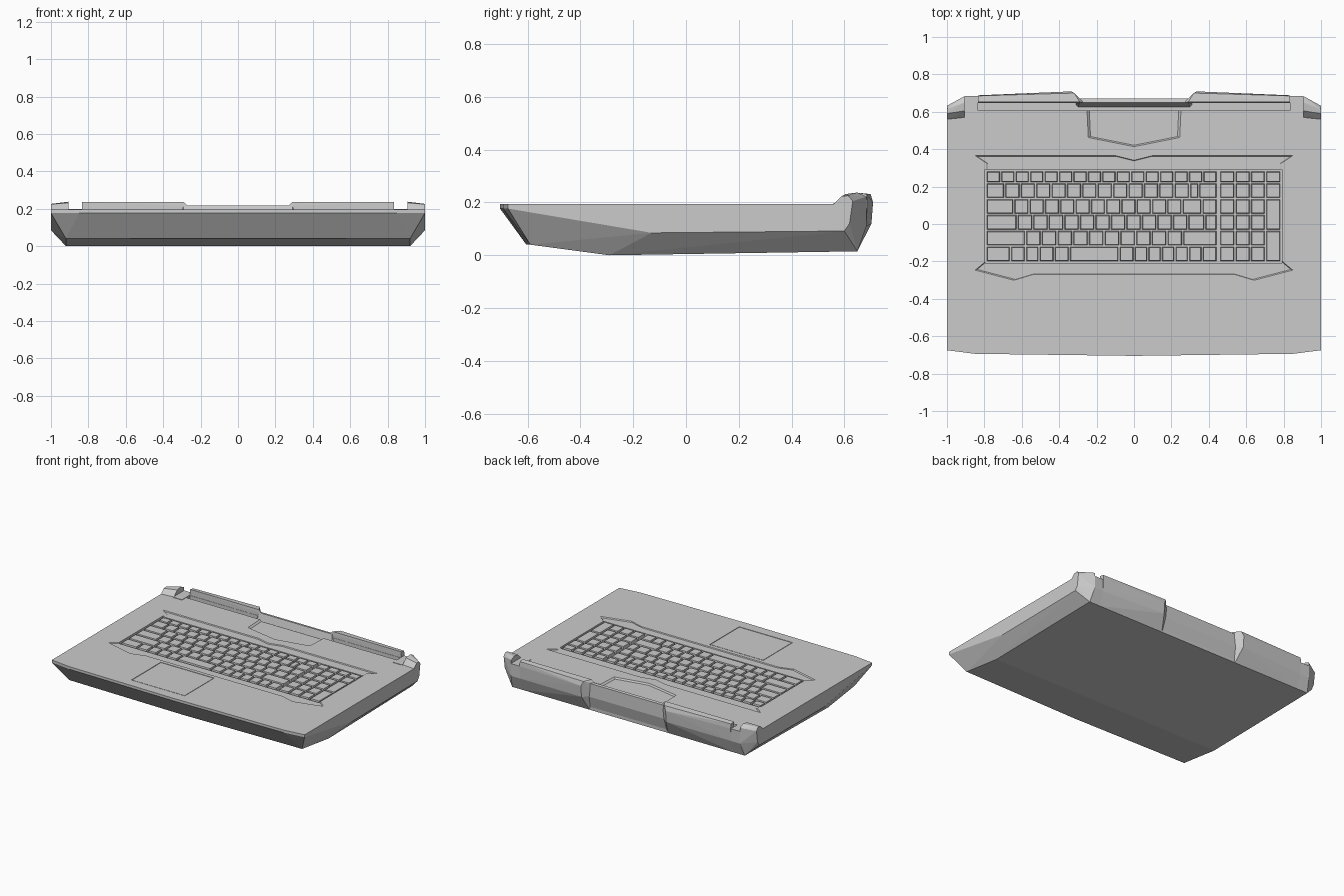
import bpy, bmesh
from mathutils import Vector

if "Cube" in bpy.data.objects:
    bpy.data.objects.remove(bpy.data.objects["Cube"])


def finish(bm, name):
    bmesh.ops.recalc_face_normals(bm, faces=bm.faces)
    me = bpy.data.meshes.new(name)
    bm.to_mesh(me)
    bm.free()
    ob = bpy.data.objects.new(name, me)
    bpy.context.collection.objects.link(ob)
    return ob


def hull(name, pts, side=1, both=False):
    """Convex solid around points; both=True adds the mirrored points."""
    bm = bmesh.new()
    allp = {(side * x, y, z) for x, y, z in pts}
    if both:
        allp |= {(-x, y, z) for x, y, z in allp}
    for p in sorted(allp):
        bm.verts.new(p)
    res = bmesh.ops.convex_hull(bm, input=bm.verts[:])
    junk = {v for v in res["geom_interior"] + res["geom_unused"]
            if isinstance(v, bmesh.types.BMVert)}
    bmesh.ops.delete(bm, geom=list(junk), context='VERTS')
    bmesh.ops.dissolve_limit(bm, angle_limit=0.02, verts=bm.verts[:], edges=bm.edges[:])
    return finish(bm, name)


def prism(name, outline, z0, z1, s=1.0):
    """Extruded outline, its lower end scaled by s about the centre."""
    bm = bmesh.new()
    cx = (min(p[0] for p in outline) + max(p[0] for p in outline)) / 2
    cy = (min(p[1] for p in outline) + max(p[1] for p in outline)) / 2
    lo = [bm.verts.new((cx + (x - cx) * s, cy + (y - cy) * s, z0)) for x, y in outline]
    hi = [bm.verts.new((x, y, z1)) for x, y in outline]
    bm.faces.new(lo)
    bm.faces.new(hi)
    n = len(lo)
    for i in range(n):
        j = (i + 1) % n
        bm.faces.new((lo[i], lo[j], hi[j], hi[i]))
    return finish(bm, name)


def rect(x0, x1, y0, y1):
    return [(x0, y0), (x1, y0), (x1, y1), (x0, y1)]


def cut(ob, cutter):
    m = ob.modifiers.new("cut", 'BOOLEAN')
    m.operation, m.solver, m.object = 'DIFFERENCE', 'EXACT', cutter
    bpy.context.view_layer.objects.active = ob
    bpy.ops.object.modifier_apply(modifier=m.name)
    bpy.data.objects.remove(cutter)


TOP = 0.195

# Wedge shaped main body
front = [(1, -.675), (.85, -.694), (0, -.705)]
body = hull("body", [(x, y, z) for x, y in front for z in (.177, TOP)] + [
    (.92, -.59, .04), (0, -.605, .04), (.92, -.29, 0), (.92, .65, .015),
    (1, -.13, .085), (1, .6, .092), (1, .6, TOP), (.9, .655, TOP)], both=True)

# Shallow keyboard dip, keyboard well, hood recess, hinge groove
half = [(.55, -.275), (.65, -.305), (.86, -.25), (.80, -.20), (.80, .33), (.86, .37),
        (.1, .37)]
dip = half + [(0, .345)] + [(-x, y) for x, y in reversed(half)]
cut(body, prism("dip_cutter", dip, .189, .201, .975))
cut(body, prism("well_cutter", rect(-.797, .79, -.208, .292), .172, .25))
hood = [(0, .41), (.25, .46), (.262, .72), (-.262, .72), (-.25, .46)]
cut(body, prism("hood_cutter", hood, .184, .20, .93))
cut(body, prism("groove_cutter", rect(-.835, .835, .608, .648), .125, .3))

# Touchpad: shallow plate framed by a thin seam
cut(body, prism("touchpad_cutter", rect(-.402, .022, -.632, -.298), .190, .25))
prism("touchpad", rect(-.398, .018, -.628, -.302), .186, .1945)

# Rear centre panel
hull("rear_center_panel", [(.29, .648, .1), (.29, .650, .218), (.31, .67, .215),
                           (.31, .672, .12), (.31, .645, .016), (.31, .60, .02)], both=True)

for side, tag in ((1, "right"), (-1, "left")):
    # Rear bumper with slanted inner end
    hull("rear_bumper_" + tag, [
        (.265, .648, .12), (.27, .650, .215), (.29, .652, .237), (.835, .652, .237),
        (.835, .648, .12), (.32, .700, .232), (.835, .685, .232), (.335, .709, .20),
        (.335, .703, .12), (.835, .688, .20), (.835, .684, .11),
        (.31, .65, .018), (.835, .65, .016)], side)
    # Low pad where the lid hinge sits
    hull("hinge_pad_" + tag, [
        (x, y, z) for x in (.835, .905)
        for y, z in ((.56, .15), (.56, .198), (.685, .198), (.684, .11), (.65, .016), (.6, .03))],
        side)
    # Raised corner cap
    hull("corner_cap_" + tag, [
        (.905, .565, .19), (.905, .605, .232), (.905, .65, .238), (.905, .684, .222),
        (.905, .684, .11), (.905, .65, .016), (.92, .65, .015),
        (1, .555, .19), (1, .59, .224), (1, .615, .226), (1, .632, .205),
        (1, .62, .12), (1, .6, .092)], side)

# Keyboard: each key is a slightly tapered block
key_bm = bmesh.new()


def key(x0, x1, y0, y1):
    g, t = .004, .004
    lo = [key_bm.verts.new((x, y, .168)) for x, y in rect(x0 + g, x1 - g, y0 + g, y1 - g)]
    hi = [key_bm.verts.new((x, y, .193))
          for x, y in rect(x0 + g + t, x1 - g - t, y0 + g + t, y1 - g - t)]
    key_bm.faces.new(hi)
    key_bm.faces.new(lo)
    for i in range(4):
        j = (i + 1) % 4
        key_bm.faces.new((lo[i], lo[j], hi[j], hi[i]))


row_y = [.284, .22, .136, .052, -.034, -.118, -.202]
row_w = [[1] * 16,
         [1.2] + [1] * 12 + [.6, 1.2],
         [1.8] + [1] * 11 + [1.3, 1],
         [2] + [1] * 11 + [1.1, .8],
         [2.5] + [1] * 10 + [2.2],
         [1.6, 1, .9, 1, 1, 3.3, 1, .9, .9, .9, .9, .9, 1]]
for r, widths in enumerate(row_w):
    x, unit = -.79, 1.235 / sum(widths)
    for w in widths:
        key(x, x + w * unit, row_y[r + 1], row_y[r])
        x += w * unit

# Number pad: last column has two tall keys
pad_x = [.457, .54, .622, .703, .786]
for r in range(6):
    for c in range(4):
        if c == 3 and r >= 2:
            if r in (2, 4):
                key(pad_x[3], pad_x[4], row_y[r + 2], row_y[r])
        else:
            key(pad_x[c], pad_x[c + 1], row_y[r + 1], row_y[r])
finish(key_bm, "keyboard_keys")
